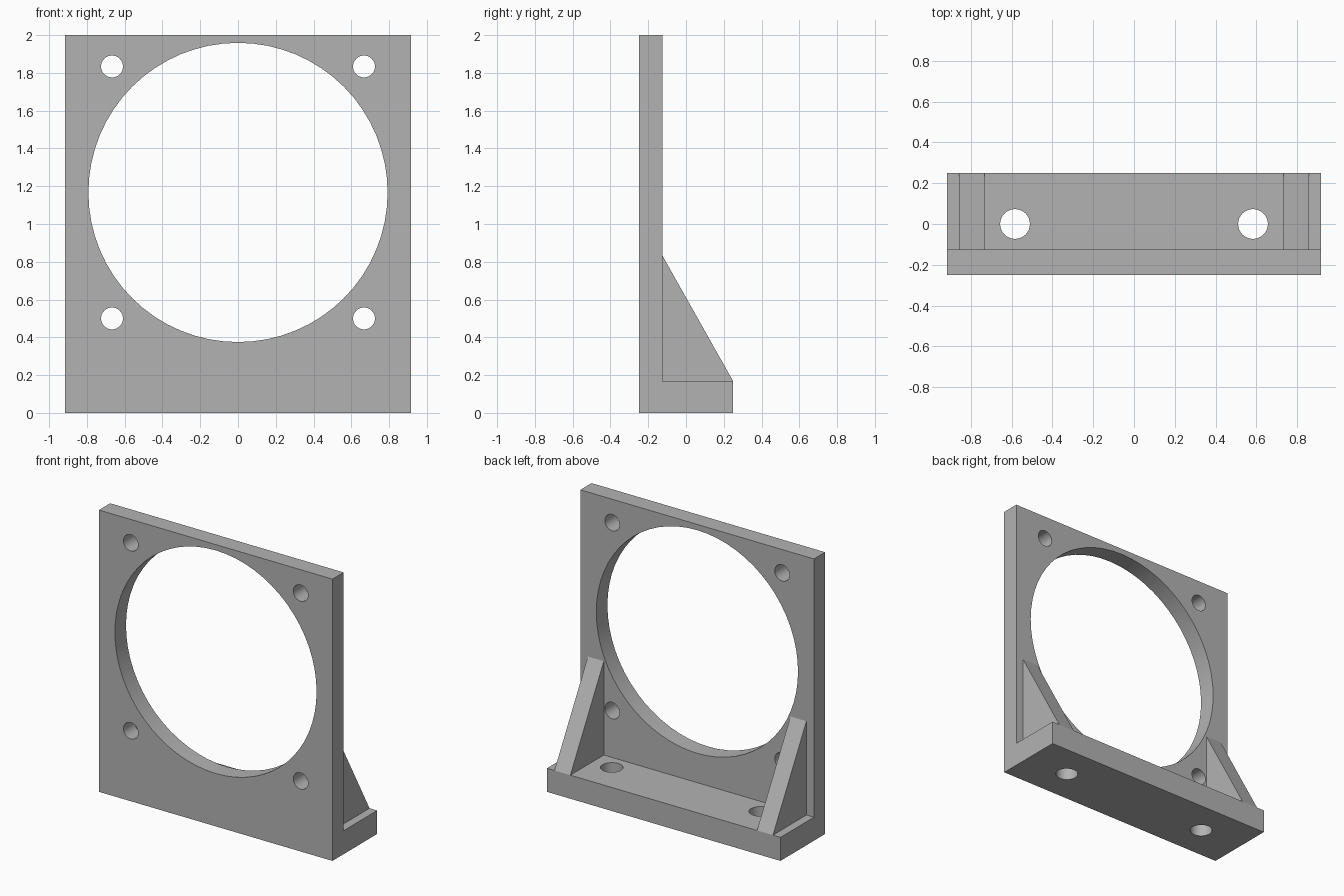
import bpy, bmesh, math
from mathutils import Matrix, Vector

cube = bpy.data.objects.get("Cube")
if cube:
    bpy.data.objects.remove(cube, do_unlink=True)

HALF_W = 0.917             # half the bracket width
FRONT, BACK = -0.25, 0.25
PLATE_BACK = -0.125        # rear face of the upright plate
BASE_TOP = 0.167
BORE_Z = 1.167             # centre of the large opening

grey = bpy.data.materials.new("mid_grey")
grey.use_nodes = True
colour = (0.45, 0.45, 0.45, 1)
grey.diffuse_color = colour
grey.node_tree.nodes["Principled BSDF"].inputs["Base Color"].default_value = colour


def new_object(name, bm):
    bmesh.ops.recalc_face_normals(bm, faces=bm.faces)
    mesh = bpy.data.meshes.new(name)
    bm.to_mesh(mesh)
    bm.free()
    mesh.materials.append(grey)
    obj = bpy.data.objects.new(name, mesh)
    bpy.context.collection.objects.link(obj)
    return obj


def extrude_profile(name, profile, x0, x1):
    """Extrude a closed (y, z) profile along x."""
    bm = bmesh.new()
    face = bm.faces.new([bm.verts.new((x0, y, z)) for y, z in profile])
    result = bmesh.ops.extrude_face_region(bm, geom=[face])
    verts = [v for v in result["geom"] if isinstance(v, bmesh.types.BMVert)]
    bmesh.ops.translate(bm, verts=verts, vec=Vector((x1 - x0, 0, 0)))
    return new_object(name, bm)


def drill(target, centre, radius, depth, axis, segments):
    """Cut a round hole straight through the target."""
    turn = Matrix.Rotation(math.pi / 2, 4, "X") if axis == "Y" else Matrix()
    bm = bmesh.new()
    bmesh.ops.create_cone(bm, cap_ends=True, segments=segments, radius1=radius,
                          radius2=radius, depth=depth,
                          matrix=Matrix.Translation(centre) @ turn)
    cutter = new_object("hole_cutter", bm)
    cutter.hide_render = True
    mod = target.modifiers.new("hole", "BOOLEAN")
    mod.operation = "DIFFERENCE"
    mod.solver = "EXACT"
    mod.object = cutter
    bpy.context.view_layer.objects.active = target
    bpy.ops.object.modifier_apply(modifier=mod.name)
    bpy.data.objects.remove(cutter, do_unlink=True)


# Upright plate and foot as one L-shaped body
body = extrude_profile("bracket_body", [
    (FRONT, 0), (BACK, 0), (BACK, BASE_TOP),
    (PLATE_BACK, BASE_TOP), (PLATE_BACK, 2), (FRONT, 2)], -HALF_W, HALF_W)

# Large opening, four plate holes and two foot holes
plate_y = (FRONT + PLATE_BACK) / 2
drill(body, (0, plate_y, BORE_Z), 0.792, 0.2, "Y", 64)
for side in (-1, 1):
    for level in (-1, 1):
        drill(body, (side * 0.667, plate_y, BORE_Z + level * 0.667), 0.058, 0.2, "Y", 32)
    drill(body, (side * 0.583, 0, BASE_TOP / 2), 0.073, 0.3, "Z", 32)

# Triangular braces between the foot and the plate
brace = [(PLATE_BACK, BASE_TOP), (BACK, BASE_TOP), (PLATE_BACK, 0.833)]
extrude_profile("left_brace", brace, 0.733, 0.858)
extrude_profile("right_brace", brace, -0.858, -0.733)

# Smooth hole walls, crisp edges
bpy.ops.object.select_all(action="DESELECT")
body.select_set(True)
bpy.context.view_layer.objects.active = body
bpy.ops.object.shade_smooth_by_angle(angle=math.radians(30))
